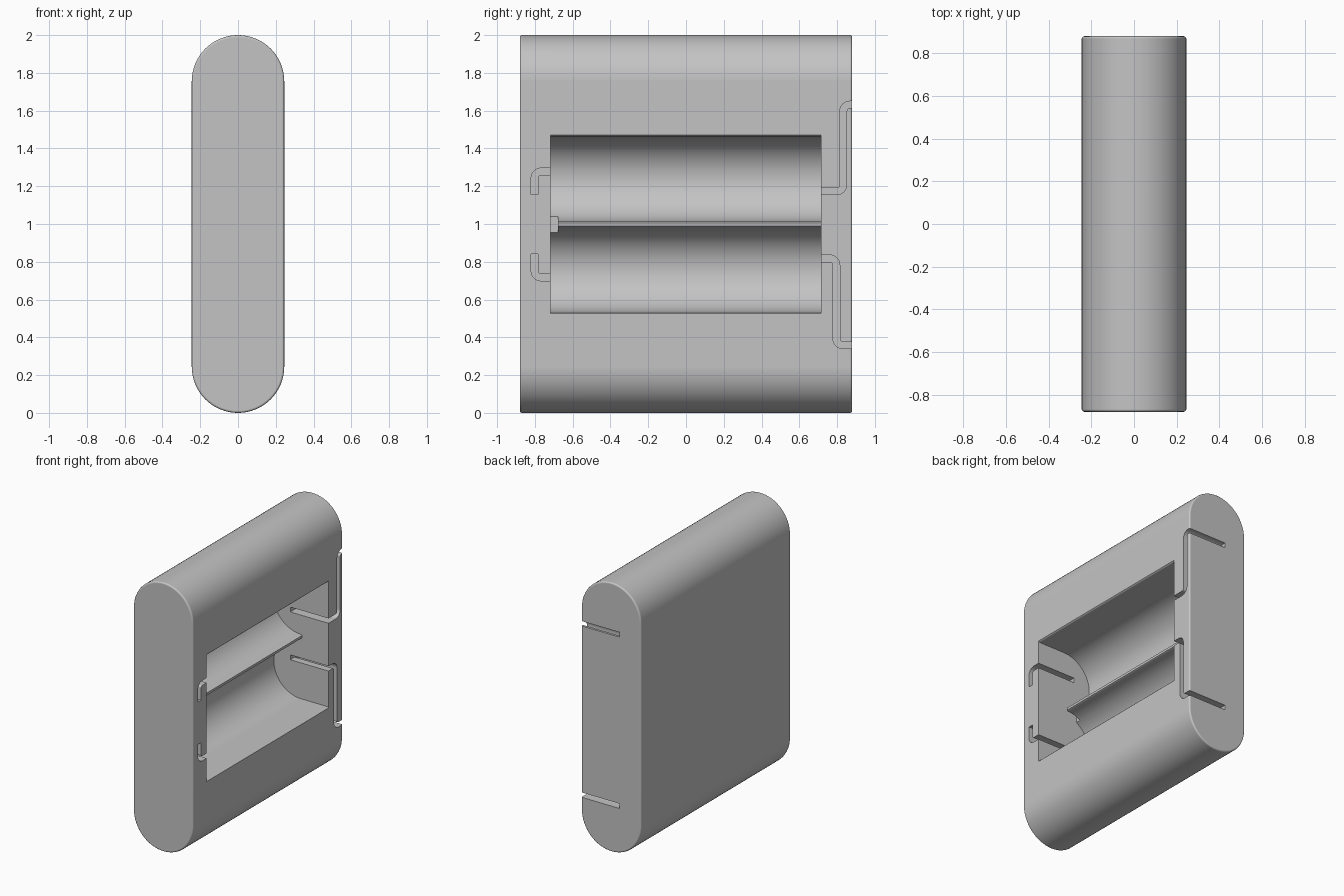
import bpy, bmesh
from math import sin, cos, pi, radians
from mathutils import Vector

cube = bpy.data.objects.get("Cube")
if cube:
    bpy.data.objects.remove(cube, do_unlink=True)

HALF_W, HALF_L = 0.245, 0.88      # case half thickness and half length
MID = 0.9975                      # height of the ridge between the bays
BAY_R, BAY_X, BAY_DZ = 0.225, 0.02, 0.2395
SLOT_FLOOR, SLOT_W = -0.07, 0.036

grey = bpy.data.materials.new("Grey plastic")
grey.use_nodes = True
colour = (0.55, 0.55, 0.55, 1)
grey.diffuse_color = colour
grey.node_tree.nodes["Principled BSDF"].inputs["Base Color"].default_value = colour


def prism(name, points, axis, start, end, bevel=0):
    """Extrude a closed outline along x (outline in y, z) or y (outline in x, z)."""
    def place(p, t):
        return (t, p[0], p[1]) if axis == "x" else (p[0], t, p[1])
    bm = bmesh.new()
    caps = [bm.faces.new([bm.verts.new(place(p, t)) for p in points]) for t in (start, end)]
    a, b = (list(f.verts) for f in caps)
    for i in range(len(a)):
        j = (i + 1) % len(a)
        bm.faces.new((a[i], a[j], b[j], b[i]))
    bmesh.ops.recalc_face_normals(bm, faces=bm.faces)
    if bevel:
        rim = list({e for f in caps for e in f.edges})
        bmesh.ops.bevel(bm, geom=rim, offset=bevel, segments=3, profile=0.5, affect="EDGES")
    mesh = bpy.data.meshes.new(name)
    bm.to_mesh(mesh)
    bm.free()
    mesh.materials.append(grey)
    obj = bpy.data.objects.new(name, mesh)
    bpy.context.collection.objects.link(obj)
    return obj


def arc(cx, cz, r, a0, a1, steps):
    angles = [radians(a0 + (a1 - a0) * i / steps) for i in range(steps + 1)]
    return [(cx + r * cos(a), cz + r * sin(a)) for a in angles]


def channel(path, radius=0.034, steps=6):
    """Outline of a constant-width channel with rounded bends."""
    path = [Vector(p) for p in path]
    line = [(path[0], (path[1] - path[0]).normalized())]
    for a, b, c in zip(path, path[1:], path[2:]):
        d1, d2 = (b - a).normalized(), (c - b).normalized()
        centre = b + (d2 - d1) * radius
        for i in range(steps + 1):
            t = pi / 2 * i / steps
            line.append((centre + (d1 * sin(t) - d2 * cos(t)) * radius, d1 * cos(t) + d2 * sin(t)))
    line.append((path[-1], (path[-1] - path[-2]).normalized()))
    side = [(p, Vector((-d.y, d.x)) * SLOT_W / 2) for p, d in line]
    return [p + n for p, n in side] + [p - n for p, n in reversed(side)]


# Case: rounded slab with softened end rims
outline = arc(0, 2 - HALF_W, HALF_W, 0, 180, 32) + arc(0, HALF_W, HALF_W, 180, 360, 32)
case = prism("battery_case", outline, "y", -HALF_L, HALF_L, bevel=0.012)

# Twin round-bottomed bays, with a low ridge between and eased outer lips
top = MID + BAY_DZ + BAY_R
lip = [(0.3, top + 0.008), (HALF_W, top + 0.008), (HALF_W - 0.006, top + 0.002), (HALF_W - 0.014, top)]
upper = lip + arc(BAY_X, MID + BAY_DZ, BAY_R, 90, 270, 32) + [(BAY_X + 0.008, MID + 0.009)]
lower = [(x, 2 * MID - z) for x, z in reversed(upper)]
cutters = [prism("bay_cutter", upper + lower, "y", -0.718, 0.714)]

# Gap at the front end of the ridge
gap = [(-0.09, MID - 0.045), (0.1, MID - 0.045), (0.1, MID + 0.045), (-0.09, MID + 0.045)]
cutters.append(prism("ridge_gap_cutter", gap, "y", -0.718, -0.678))

# Contact channels: two hooks in front, two wire exits at the back
hook = [(-0.69, 1.278), (-0.802, 1.278), (-0.802, 1.155)]
channels = {
    "upper_hook": hook,
    "lower_hook": [(y, 2 * MID - z) for y, z in hook],
    "upper_exit": [(0.69, 1.173), (0.833, 1.173), (0.833, 1.632), (0.95, 1.632)],
    "lower_exit": [(0.69, 0.818), (0.796, 0.818), (0.796, 0.358), (0.95, 0.358)],
}
for name, path in channels.items():
    cutters.append(prism(name + "_cutter", channel(path), "x", SLOT_FLOOR, 0.3))

# Cut everything out of the case
bpy.context.view_layer.objects.active = case
for cutter in cutters:
    cutter.hide_render = True
    mod = case.modifiers.new(cutter.name, "BOOLEAN")
    mod.operation, mod.solver, mod.object = "DIFFERENCE", "EXACT", cutter
    bpy.ops.object.modifier_apply(modifier=mod.name)
    bpy.data.objects.remove(cutter, do_unlink=True)

# Smooth the curves, keep the edges crisp and the large faces flat
bpy.ops.object.select_all(action="DESELECT")
case.select_set(True)
bpy.ops.object.shade_smooth_by_angle(angle=radians(35))
weighted = case.modifiers.new("Weighted normals", "WEIGHTED_NORMAL")
weighted.keep_sharp = True
